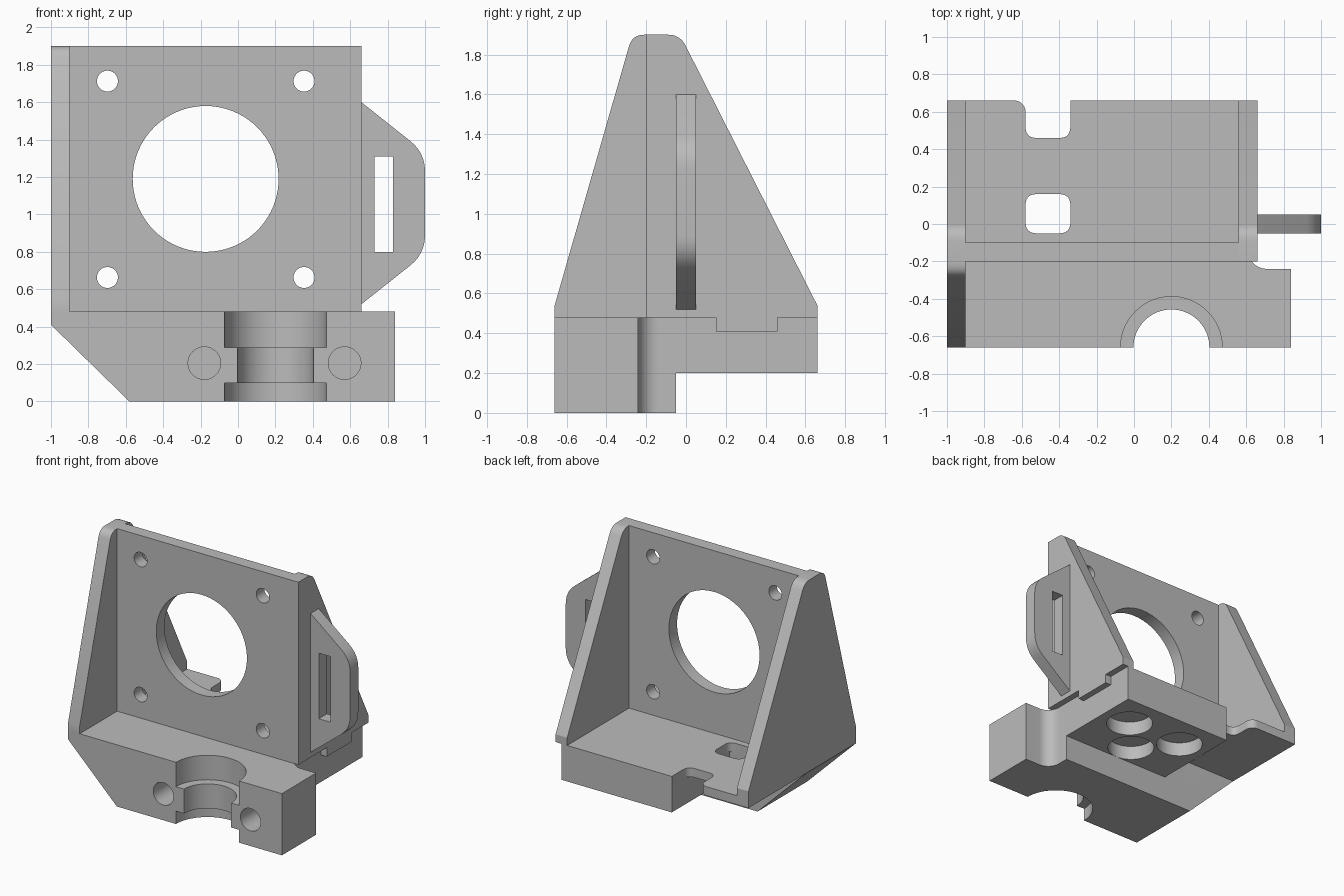
import bpy, bmesh, math
from mathutils import Vector

if "Cube" in bpy.data.objects:
    bpy.data.objects.remove(bpy.data.objects["Cube"], do_unlink=True)

grey = bpy.data.materials.new("matte grey")
grey.use_nodes = True
colour = (0.5, 0.5, 0.5, 1)
grey.diffuse_color = colour
grey.node_tree.nodes["Principled BSDF"].inputs["Base Color"].default_value = colour


def prism(name, points, axis, lo, hi):
    """Extrude a 2D outline; the outline uses the two other axes in x, y, z order."""
    bm = bmesh.new()
    i = "xyz".index(axis)

    def place(p, h):
        c = list(p)
        c.insert(i, h)
        return bm.verts.new(c)
    a = [place(p, lo) for p in points]
    b = [place(p, hi) for p in points]
    bm.faces.new(a)
    bm.faces.new(b[::-1])
    n = len(a)
    for k in range(n):
        bm.faces.new((a[k], b[k], b[(k + 1) % n], a[(k + 1) % n]))
    bmesh.ops.recalc_face_normals(bm, faces=bm.faces)
    mesh = bpy.data.meshes.new(name)
    bm.to_mesh(mesh)
    bm.free()
    ob = bpy.data.objects.new(name, mesh)
    bpy.context.collection.objects.link(ob)
    mesh.materials.append(grey)
    return ob


def rect(x0, x1, y0, y1):
    return [(x0, y0), (x1, y0), (x1, y1), (x0, y1)]


def arc(cx, cy, r, start, end, n=10):
    angles = [math.radians(start + (end - start) * k / n) for k in range(n + 1)]
    return [(cx + r * math.cos(t), cy + r * math.sin(t)) for t in angles]


def circle(cx, cy, r, n=48):
    return arc(cx, cy, r, 0, 360, n)[:-1]


def rounded(points, radii, n=6):
    """Soften the corners of an outline with tangent curves."""
    out = []
    for k, p in enumerate(points):
        p, r = Vector(p), radii[k]
        if not r:
            out.append(tuple(p))
            continue
        a = p + (Vector(points[k - 1]) - p).normalized() * r
        b = p + (Vector(points[(k + 1) % len(points)]) - p).normalized() * r
        for j in range(n + 1):
            t = j / n
            out.append(tuple(a * (1 - t) ** 2 + p * 2 * t * (1 - t) + b * t * t))
    return out


def combine(ob, other, operation):
    mod = ob.modifiers.new(operation.lower(), "BOOLEAN")
    mod.operation, mod.object, mod.solver = operation, other, "EXACT"
    bpy.context.view_layer.objects.active = ob
    bpy.ops.object.modifier_apply(modifier=mod.name)
    bpy.data.objects.remove(other, do_unlink=True)


def cut(ob, points, axis, lo, hi):
    combine(ob, prism("cutter", points, axis, lo, hi), "DIFFERENCE")


# Front clamp block with a concave corner and a sloped lower edge
outline = [(-1, -.66), (.84, -.66), (.84, -.24)]
outline += arc(.71, -.14, .1, 270, 180) + [(.61, -.05), (-1, -.05)]
base = prism("base", outline, "z", 0, .48)
cut(base, [(-1.1, .508), (-1.1, -.1), (-.478, -.1)], "y", -1, 1)

# Floor plate and the thicker pad under it
combine(base, prism("floor", rect(-1, .61, -.1, .66), "z", .41, .48), "UNION")
combine(base, prism("pad", rect(-.34, .61, -.1, .66), "z", .2, .45), "UNION")
combine(base, prism("lip", rect(.55, .66, .15, .46), "z", .41, .48), "UNION")

# Strap slots: one closed, one open at the back with a flared corner
cut(base, rounded(rect(-.58, -.34, -.05, .16), [.06] * 4), "z", .3, .6)
flare = arc(-.64, .6, .06, 0, 90)
cut(base, rounded(rect(-.58, -.34, .46, .7), [.06, .06, 0, 0]), "z", .3, .6)
cut(base, flare + [(-.64, .7), (-.58, .7)], "z", .3, .6)

# Stepped half-round seat and bolt holes in the front face
cut(base, circle(.2, -.66, .203, 64), "z", -.1, .6)
for lo, hi in ((-.1, .1), (.29, .6)):
    cut(base, circle(.2, -.66, .272, 64), "z", lo, hi)
for x in (-.18, .57):
    cut(base, circle(x, .205, .087), "y", -.8, -.3)

# Three round pockets under the pad
for x, y in ((.37, .39), (-.11, .39), (.13, .12)):
    cut(base, circle(x, y, .17), "z", .1, .31)

# Upright plate with the large opening and four screw holes
plate = prism("motor_plate", rect(-.9, .56, .48, 1.9), "y", -.2, -.1)
cut(plate, circle(-.173, 1.19, .39, 80), "y", -1, 1)
for x in (-.698, .353):
    for z in (.663, 1.713):
        cut(plate, circle(x, z, .056, 32), "y", -1, 1)

# Tapered side walls; the right one stops at the plate
wall = rounded([(-.66, .48), (.66, .48), (.66, .54), (-.03, 1.9), (-.27, 1.9), (-.66, .54)],
               [0, 0, 0, .06, .06, 0])
left_wall = prism("left_wall", wall, "x", -1, -.9)
right_wall = prism("right_wall", wall, "x", .56, .66)
cut(right_wall, rect(-1, -.2, 0, 2), "x", 0, 1)

# Slotted strap tab on the right side
tab = prism("strap_tab", rounded([(.66, .52), (1, .79), (1, 1.33), (.66, 1.6)],
                                 [0, .1, .1, 0]), "y", -.05, .05)
cut(tab, rect(.73, .83, .8, 1.31), "y", -1, 1)

# Smooth the curved faces and keep the machined edges sharp
bpy.ops.object.select_all(action="DESELECT")
for ob in (base, plate, left_wall, right_wall, tab):
    ob.select_set(True)
bpy.context.view_layer.objects.active = base
bpy.ops.object.shade_smooth_by_angle(angle=math.radians(25))
